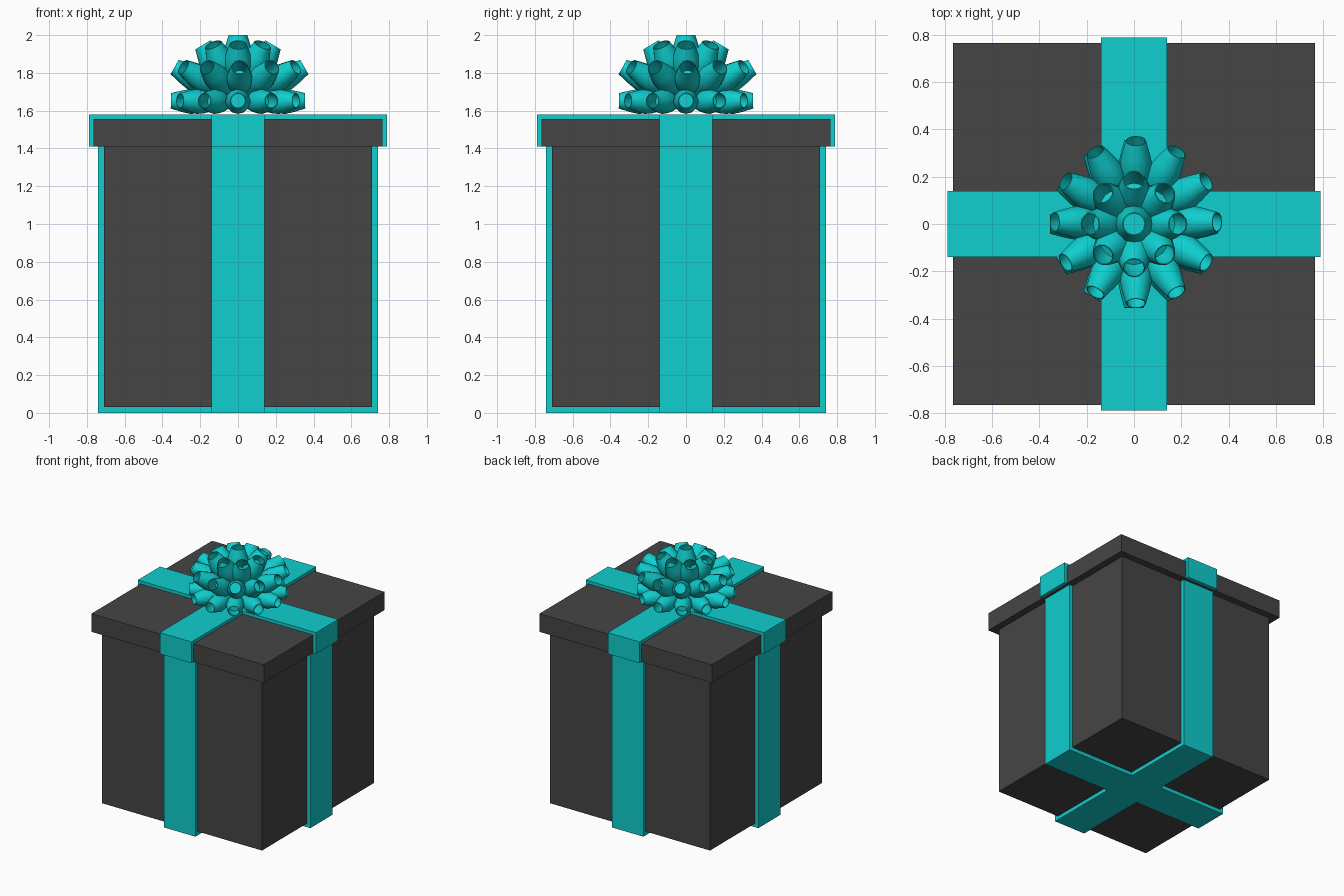
import bpy, bmesh
from math import cos, sin, pi, radians
from mathutils import Vector, Matrix

if "Cube" in bpy.data.objects:
    bpy.data.objects.remove(bpy.data.objects["Cube"])


def material(name, color):
    m = bpy.data.materials.new(name)
    m.diffuse_color = color
    m.use_nodes = True
    m.node_tree.nodes["Principled BSDF"].inputs["Base Color"].default_value = m.diffuse_color
    return m


dark = material("dark_card", (0.06, 0.06, 0.06, 1))
teal = material("teal_ribbon", (0.005, 0.62, 0.62, 1))


def finish(name, bm, mat):
    me = bpy.data.meshes.new(name)
    bmesh.ops.recalc_face_normals(bm, faces=bm.faces[:])
    bm.to_mesh(me)
    bm.free()
    me.materials.append(mat)
    ob = bpy.data.objects.new(name, me)
    bpy.context.collection.objects.link(ob)
    return ob


def block(name, half, z0, z1, mat):
    bm = bmesh.new()
    bmesh.ops.create_cube(bm, size=1, matrix=Matrix.Translation((0, 0, (z0 + z1) / 2))
                          @ Matrix.Diagonal((2 * half, 2 * half, z1 - z0, 1)))
    return finish(name, bm, mat)


def ribbon(name, profile, turn, half_width=0.14):
    """Extrude an x-z outline along y, then turn it about z."""
    bm = bmesh.new()
    face = bm.faces.new([bm.verts.new((x, -half_width, z)) for x, z in profile])
    ext = bmesh.ops.extrude_face_region(bm, geom=[face])
    verts = [g for g in ext["geom"] if isinstance(g, bmesh.types.BMVert)]
    bmesh.ops.translate(bm, verts=verts, vec=(0, 2 * half_width, 0))
    bmesh.ops.rotate(bm, verts=bm.verts[:], matrix=Matrix.Rotation(turn, 3, 'Z'))
    return finish(name, bm, teal)


# Box and lid
block("box_body", 0.71, 0.03, 1.41, dark)
block("box_lid", 0.765, 1.41, 1.555, dark)

# Ribbons: a U under the box and an inverted U over the lid, both ways
u_body = [(-0.74, 1.41), (-0.74, 0), (0.74, 0), (0.74, 1.41),
          (0.71, 1.41), (0.71, 0.03), (-0.71, 0.03), (-0.71, 1.41)]
u_lid = [(-0.79, 1.41), (-0.79, 1.58), (0.79, 1.58), (0.79, 1.41),
         (0.765, 1.41), (0.765, 1.555), (-0.765, 1.555), (-0.765, 1.41)]
for label, turn in (("side", 0), ("front", pi / 2)):
    ribbon("body_ribbon_" + label, u_body, turn)
    ribbon("lid_ribbon_" + label, u_lid, turn)


def petal(bm, origin, direction, scale, length, sides=12):
    """Bulging cone with a hollow tip, pointing along direction."""
    profile = [(0.03, 0.10), (0.062, 0.21), (0.066, 0.255), (0.057, 0.30),
               (0.041, 0.36), (0.037, 0.36), (0.052, 0.30), (0.05, 0.24)]
    rot = direction.to_track_quat('Z', 'Y').to_matrix()
    rings = []
    for r, d in profile:
        rings.append([bm.verts.new(origin + rot @ Vector((
            r * scale * cos(2 * pi * i / sides), r * scale * sin(2 * pi * i / sides),
            d * length / 0.36))) for i in range(sides)])
    for a, b in zip(rings, rings[1:]):
        for i in range(sides):
            j = (i + 1) % sides
            bm.faces.new((a[i], a[j], b[j], b[i]))
    bm.faces.new(rings[0][::-1])
    bm.faces.new(rings[-1])


# Bow: rings of petals (count, elevation, length, fatness, sideways shift)
bm = bmesh.new()
for count, elev, length, fat, shift in ((12, 2, 0.355, 1.0, 0.0), (12, 29, 0.393, 1.05, 0.008),
                                        (8, 59, 0.36, 1.15, 0.0), (1, 90, 0.36, 1.2, 0.0)):
    e = radians(elev)
    for k in range(count):
        a = 2 * pi * k / count
        petal(bm, Vector((shift, shift, 1.64)),
              Vector((cos(a) * cos(e), sin(a) * cos(e), sin(e))), fat, length)
bow = finish("bow", bm, teal)
bpy.context.view_layer.objects.active = bow
bow.select_set(True)
bpy.ops.object.shade_smooth_by_angle(angle=radians(40))
